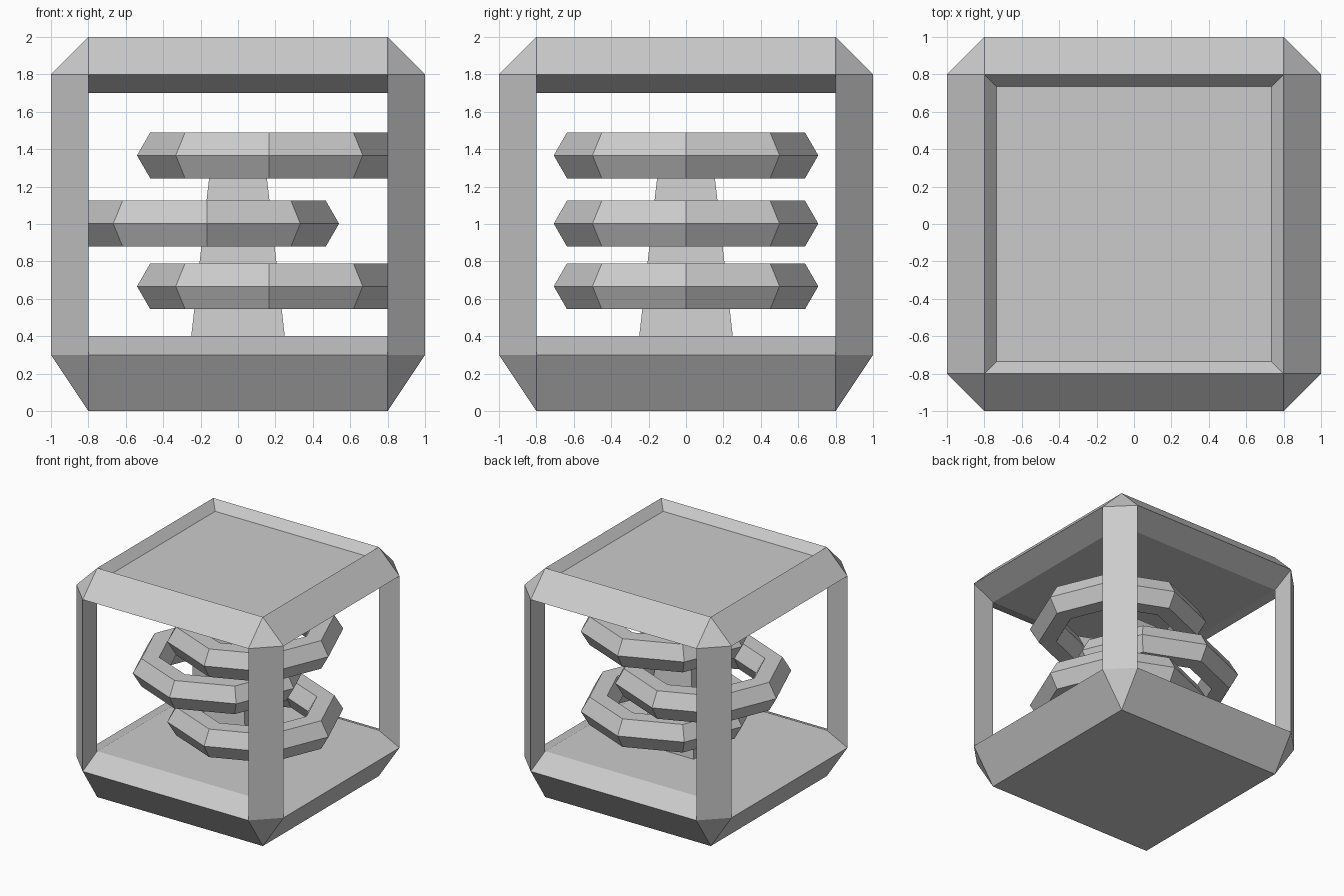
import bpy, bmesh
from math import radians, sqrt

if "Cube" in bpy.data.objects:
    bpy.data.objects.remove(bpy.data.objects["Cube"])


def square(h, z):
    return [(x, y, z) for x in (-h, h) for y in (-h, h)]


def octagon(a, b, z):
    return [(sx * p, sy * q, z) for p, q in ((a, b), (b, a))
            for sx in (-1, 1) for sy in (-1, 1)]


def hull(name, points, recess=None):
    """Convex solid through points, optionally with an inset, sunken top."""
    bm = bmesh.new()
    for p in points:
        bm.verts.new(p)
    bmesh.ops.convex_hull(bm, input=bm.verts[:])
    bmesh.ops.dissolve_limit(bm, angle_limit=radians(1),
                             verts=bm.verts[:], edges=bm.edges[:])
    bmesh.ops.recalc_face_normals(bm, faces=bm.faces[:])
    if recess:
        margin, depth = recess
        top = max(bm.faces, key=lambda f: f.calc_center_median().z)
        bmesh.ops.inset_region(bm, faces=[top], thickness=margin)
        bmesh.ops.translate(bm, verts=top.verts[:], vec=(0, 0, -depth))
    me = bpy.data.meshes.new(name)
    bm.to_mesh(me)
    bm.free()
    ob = bpy.data.objects.new(name, me)
    bpy.context.collection.objects.link(ob)
    return ob


# Base and lid slabs with chamfered rims
hull("base", square(0.8, 0) + octagon(1, 0.8, 0.3) + square(0.8, 0.4))
hull("lid", square(0.8, 1.7) + octagon(1, 0.8, 1.8) + square(0.8, 2),
     recess=(0.09, 0.075))

# Triangular corner posts
for i, (sx, sy) in enumerate(((-1, -1), (1, -1), (1, 1), (-1, 1))):
    hull(f"corner_post_{i + 1}",
         [(sx * x, sy * y, z) for z in (0.3, 1.8)
          for x, y in ((1, 0.8), (0.8, 1), (0.8, 0.8))])

# Tapered square column
hull("column", square(0.25, 0.4) + square(0.137, 1.4))

# Offset low-poly rings around the column
minor = sqrt(2) / 10
for i, (x, z) in enumerate(((0.167, 0.667), (-0.167, 1.002), (0.167, 1.367))):
    bpy.ops.mesh.primitive_torus_add(
        major_segments=8, minor_segments=6, major_radius=4 * minor,
        minor_radius=minor, location=(x, 0, z))
    bpy.context.object.name = f"ring_{i + 1}"
